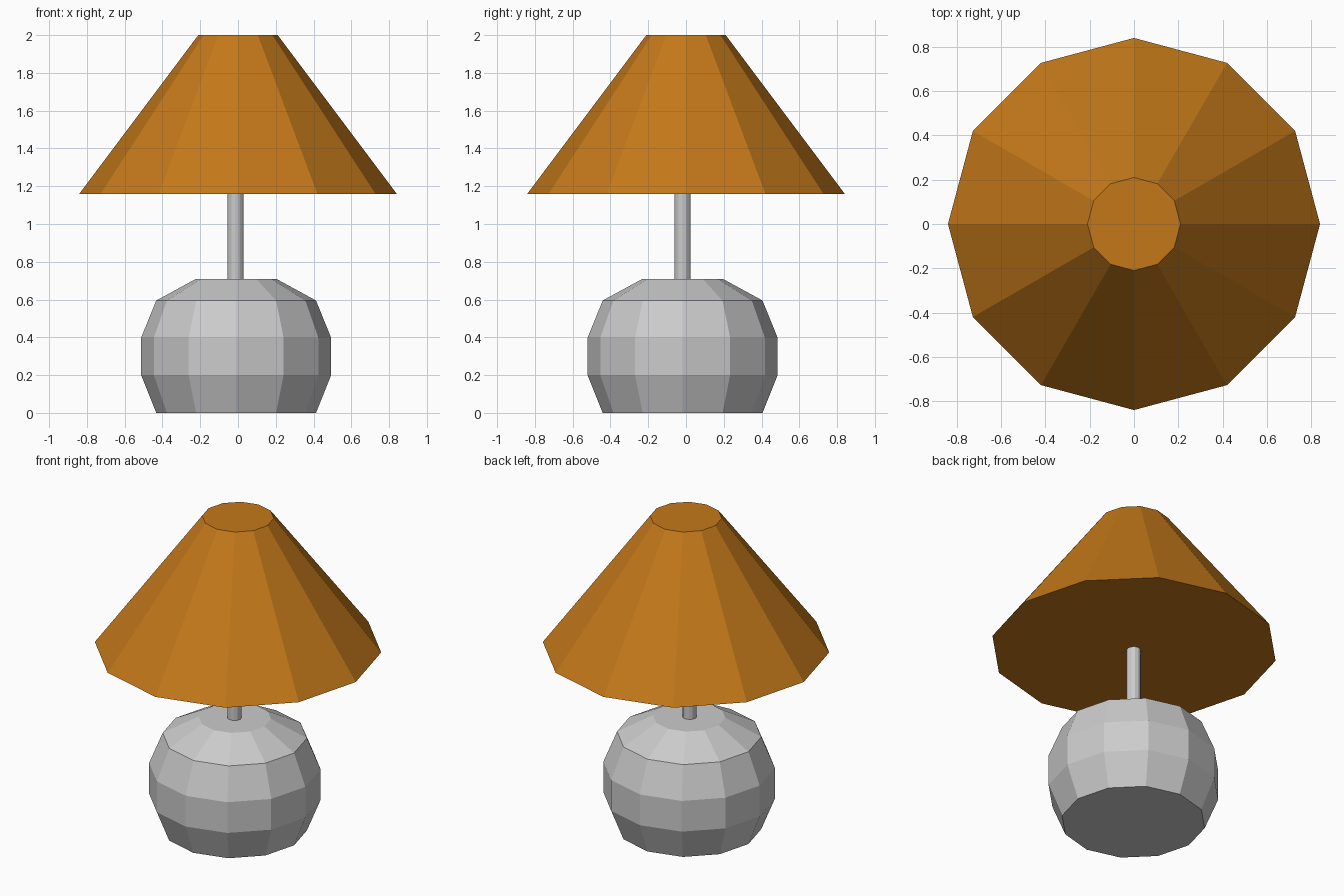
import bpy, bmesh
from math import cos, sin, tau

if "Cube" in bpy.data.objects:
    bpy.data.objects.remove(bpy.data.objects["Cube"])


def lathe(name, profile, centre=(0, 0), sides=12):
    """Closed, flat-faced solid turned from (radius, height) rings."""
    bm = bmesh.new()
    rings = [[bm.verts.new((centre[0] + r * cos(tau * i / sides),
                            centre[1] + r * sin(tau * i / sides), z))
              for i in range(sides)] for r, z in profile]
    for low, high in zip(rings, rings[1:]):
        for i in range(sides):
            j = (i + 1) % sides
            bm.faces.new((low[i], low[j], high[j], high[i]))
    bm.faces.new(rings[0][::-1])
    bm.faces.new(rings[-1])
    mesh = bpy.data.meshes.new(name)
    bm.to_mesh(mesh)
    bm.free()
    obj = bpy.data.objects.new(name, mesh)
    bpy.context.collection.objects.link(obj)
    return obj


BASE_CENTRE = (-0.01, -0.018)

# Rounded faceted base, slightly off centre like the pole
lathe("lamp_base", [(0.423, 0), (0.503, 0.2), (0.503, 0.398),
                    (0.423, 0.595), (0.212, 0.71)], BASE_CENTRE)

# Pole from the base up into the shade
lathe("pole", [(0.042, 0.68), (0.042, 1.25)], (-0.013, -0.018))

# Solid conical shade
shade = lathe("lampshade", [(0.84, 1.16), (0.21, 2.0)])
orange = bpy.data.materials.new("shade_orange")
orange.diffuse_color = (0.55, 0.19, 0.01, 1)
orange.use_nodes = True
orange.node_tree.nodes["Principled BSDF"].inputs["Base Color"].default_value = orange.diffuse_color
shade.data.materials.append(orange)
